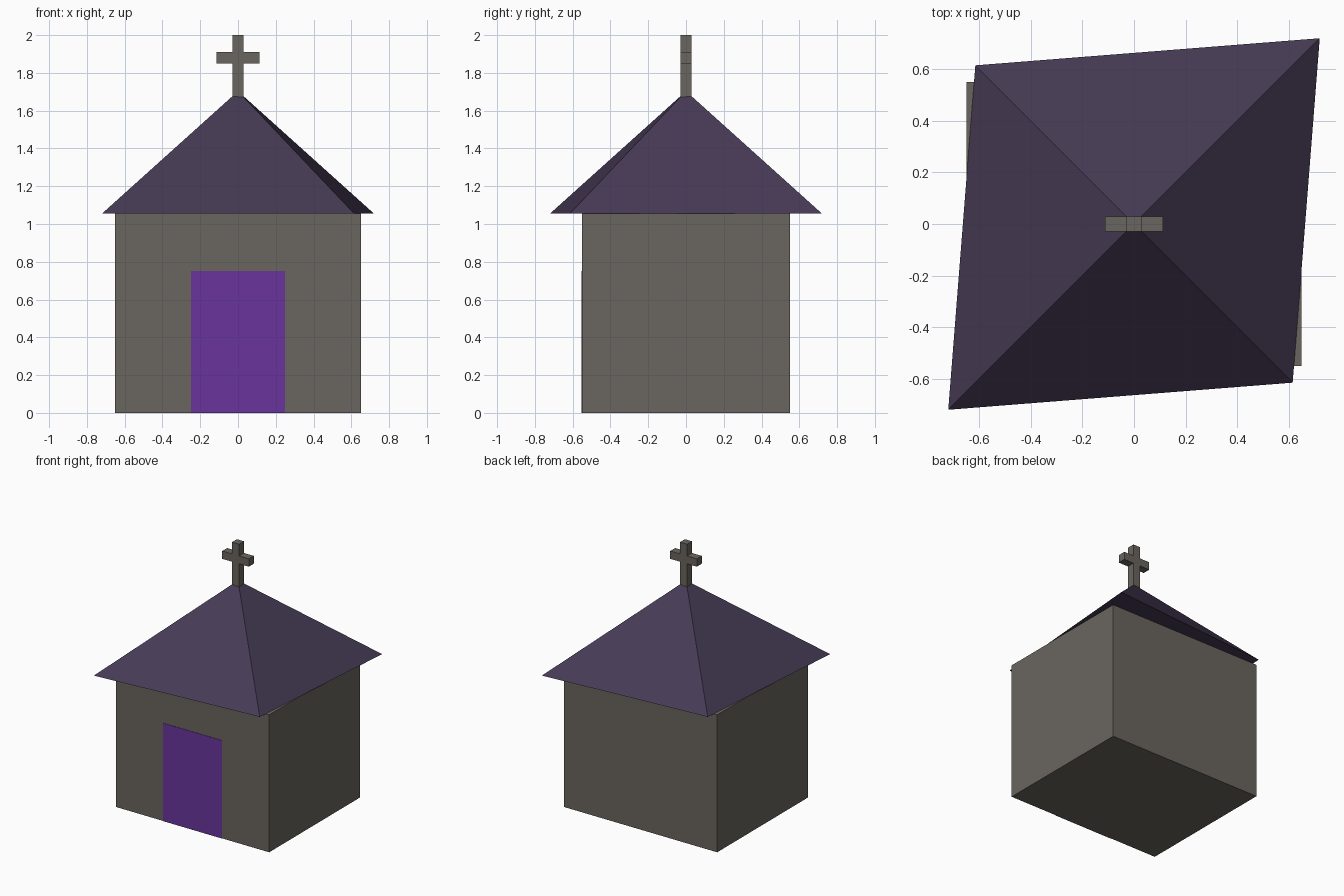
import bpy, bmesh
from mathutils import Matrix, Vector

if "Cube" in bpy.data.objects:
    bpy.data.objects.remove(bpy.data.objects["Cube"])


def material(name, rgb):
    """Flat colour given as 0-255 sRGB, stored as linear."""
    lin = [((c / 255 + 0.055) / 1.055) ** 2.4 for c in rgb]
    m = bpy.data.materials.new(name)
    m.diffuse_color = (*lin, 1)
    m.use_nodes = True
    m.node_tree.nodes["Principled BSDF"].inputs["Base Color"].default_value = m.diffuse_color
    return m


stone = material("grey stone", (106, 101, 94))
slate = material("dark purple roof", (70, 58, 84))
purple = material("purple door", (106, 53, 156))


def finish(name, bm, mat):
    mesh = bpy.data.meshes.new(name)
    bm.to_mesh(mesh)
    bm.free()
    mesh.materials.append(mat)
    bpy.context.collection.objects.link(bpy.data.objects.new(name, mesh))


def box(name, lo, hi, mat):
    lo, hi = Vector(lo), Vector(hi)
    bm = bmesh.new()
    bmesh.ops.create_cube(bm, size=1, matrix=Matrix.Translation((lo + hi) / 2)
                          @ Matrix.Diagonal((*(hi - lo), 1)))
    finish(name, bm, mat)


EAVES, APEX = 1.055, 1.703

# Walls and door plate
box("walls", (-0.65, -0.55, 0), (0.65, 0.55, EAVES), stone)
box("door", (-0.25, -0.553, 0), (0.25, -0.548, 0.752), purple)

# Four-sided roof, stretched along one diagonal
bm = bmesh.new()
base = [bm.verts.new((x, y, EAVES)) for x, y in
        ((-0.72, -0.72), (0.615, -0.615), (0.72, 0.72), (-0.615, 0.615))]
tip = bm.verts.new((0, 0, APEX))
bm.faces.new(base[::-1])
for i in range(4):
    bm.faces.new((base[i], base[(i + 1) % 4], tip))
finish("roof", bm, slate)

# Cross on the roof peak
box("cross_post", (-0.03, -0.03, 1.66), (0.03, 0.03, 2.0), stone)
for side, a, b in (("left", -0.113, -0.03), ("right", 0.03, 0.113)):
    box("cross_arm_" + side, (a, -0.03, 1.85), (b, 0.03, 1.91), stone)
